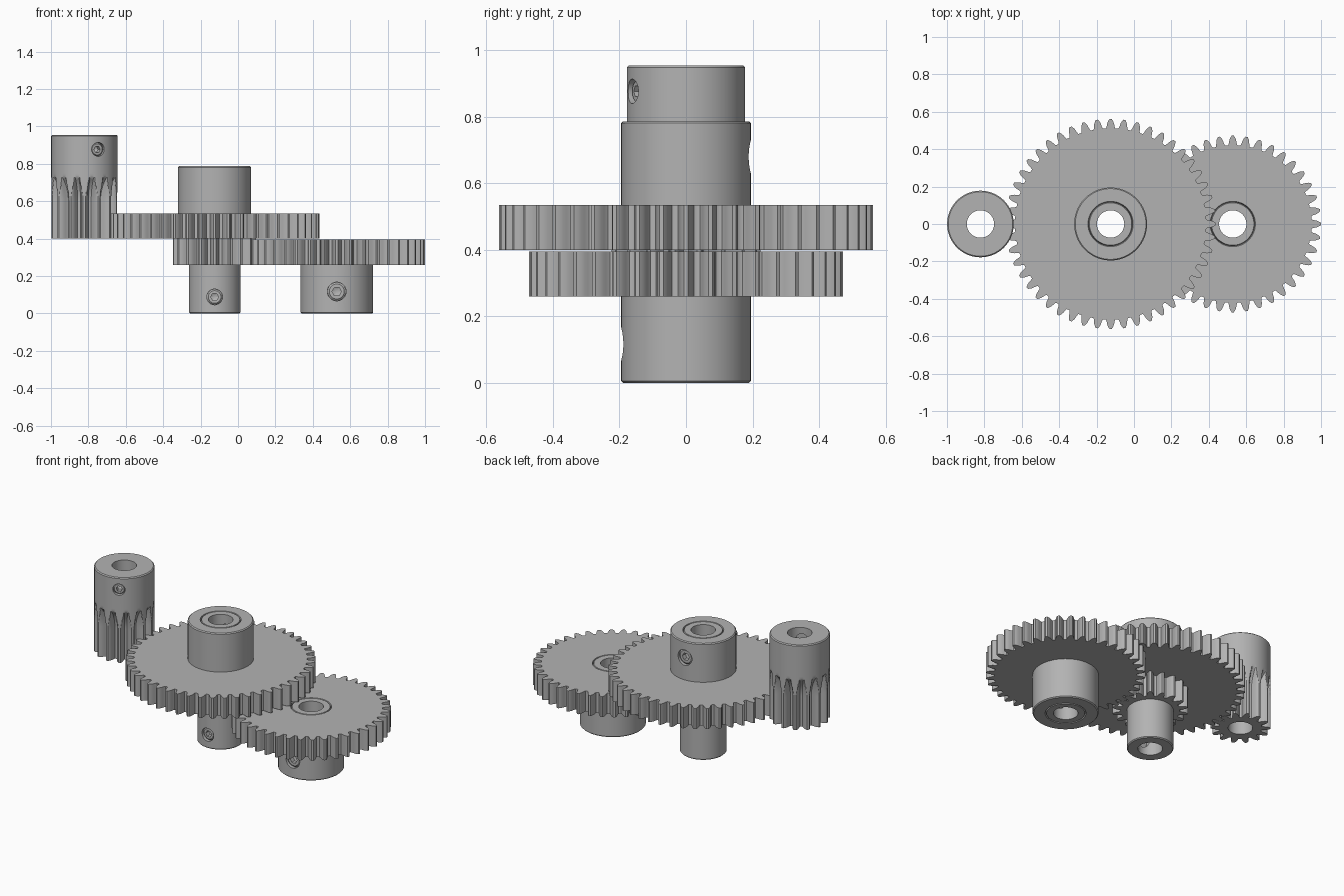
import bpy, bmesh, math
from mathutils import Vector, Matrix

cube = bpy.data.objects.get("Cube")
if cube:
    bpy.data.objects.remove(cube, do_unlink=True)

steel = bpy.data.materials.new("steel_grey")
steel.use_nodes = True
GREY = (0.45, 0.45, 0.45, 1)
steel.diffuse_color = GREY
steel.node_tree.nodes["Principled BSDF"].inputs["Base Color"].default_value = GREY

MODULE = 0.02247
BORE = 0.073
BUSH = 0.117
CHAMFER = 0.006
TAU = 2 * math.pi
X_PINION, X_MIDDLE, X_LAST = -0.821, -0.125, 0.528

# Half tooth: fraction of the pitch from the tooth centre, depth in modules
HALF_TOOTH = [(0.08, 0), (0.12, 0.2), (0.19, 0.55), (0.25, 1), (0.29, 1.5),
              (0.33, 1.95), (0.37, 2.2), (0.43, 2.25), (0.5, 2.25)]


def circle_angles(count=96):
    return [TAU * i / count for i in range(count)]


def tooth_outline(teeth, tip, phase):
    """Angles and radii around a gear; phase is in pitches."""
    whole = [(-f, d) for f, d in HALF_TOOTH[-2::-1]] + HALF_TOOTH
    angles, radii = [], []
    for t in range(teeth):
        for f, d in whole:
            angles.append(TAU * (t + f + phase) / teeth)
            radii.append(tip - d * MODULE)
    return angles, radii


def lathe(name, profile, angles, matrix):
    """Sweep a closed (radius, z) profile; a radius may be a list, one per angle."""
    bm = bmesh.new()
    rings = []
    for r, z in profile:
        radii = r if isinstance(r, list) else [r] * len(angles)
        rings.append([bm.verts.new((q * math.cos(a), q * math.sin(a), z))
                      for q, a in zip(radii, angles)])
    n = len(angles)
    for k, low in enumerate(rings):
        high = rings[(k + 1) % len(rings)]
        for i in range(n):
            j = (i + 1) % n
            bm.faces.new((low[i], low[j], high[j], high[i]))
    bmesh.ops.remove_doubles(bm, verts=bm.verts, dist=1e-6)
    bmesh.ops.recalc_face_normals(bm, faces=bm.faces)
    mesh = bpy.data.meshes.new(name)
    bm.to_mesh(mesh)
    bm.free()
    mesh.materials.append(steel)
    obj = bpy.data.objects.new(name, mesh)
    obj.matrix_world = matrix
    bpy.context.collection.objects.link(obj)
    return obj


def activate(obj):
    bpy.ops.object.select_all(action='DESELECT')
    obj.select_set(True)
    bpy.context.view_layer.objects.active = obj


def smooth(obj):
    activate(obj)
    bpy.ops.object.shade_smooth_by_angle(angle=math.radians(30))


def at_x(x):
    return Matrix.Translation((x, 0, 0))


def bush_seam(z, inward):
    """Thin groove around the pressed-in bush, listed from outside in."""
    return [(BUSH + 0.004, z), (BUSH, z + inward * 0.012), (BUSH - 0.004, z)]


def gear(name, x, teeth, z0, z1, phase=0.0):
    angles, rim = tooth_outline(teeth, MODULE * (teeth + 2) / 2, phase)
    profile = [(BORE, z0), (rim, z0), (rim, z1)] + bush_seam(z1, -1) + [(BORE, z1)]
    smooth(lathe(name, profile, angles, at_x(x)))


def hub(name, x, radius, z0, z1, seam_low=False, seam_high=False, chamfer_low=False):
    c = CHAMFER
    profile = [(BORE, z0)]
    if seam_low:
        profile += bush_seam(z0, 1)[::-1]
    profile += [(radius - c, z0), (radius, z0 + c)] if chamfer_low else [(radius, z0)]
    profile += [(radius, z1)] if chamfer_low else [(radius, z1 - c), (radius - c, z1)]
    if seam_high:
        profile += bush_seam(z1, -1)
    return lathe(name, profile + [(BORE, z1)], circle_angles(), at_x(x))


def set_screw(body, name, x, z, radius, azimuth, size):
    """Drill a radial hole in the body and seat a hex-socket screw in it."""
    a = math.radians(azimuth)
    out = Vector((math.cos(a), math.sin(a), 0))
    turn = out.to_track_quat('Z', 'Y').to_matrix().to_4x4()
    place = Matrix.Translation(Vector((x, 0, z)) + out * radius) @ turn
    depth = radius - BORE + 0.02
    angles = circle_angles(48)

    cutter = lathe("screw_hole_cutter", [(0, -depth), (size, -depth), (size, 0.05), (0, 0.05)],
                   angles, place)
    cutter.hide_render = True
    activate(body)
    cut = body.modifiers.new("screw_hole", 'BOOLEAN')
    cut.operation = 'DIFFERENCE'
    cut.solver = 'EXACT'
    cut.object = cutter
    bpy.ops.object.modifier_apply(modifier=cut.name)
    bpy.data.objects.remove(cutter, do_unlink=True)

    sector = TAU / 6
    socket = [size * 0.5 * math.cos(sector / 2) / math.cos(q % sector - sector / 2) for q in angles]
    top, fit = -0.014, size * 0.99
    back = BORE - radius + 0.01
    profile = [(0, back), (fit, back), (fit, top - 0.008), (size * 0.8, top),
               (socket, top), (socket, top - 0.03), (0, top - 0.04)]
    smooth(lathe(name, profile, angles, place))
    smooth(body)


# Input pinion: teeth run out into a plain hub along a round cutter path
TIP, Z0, Z1, RUNOUT, CUTTER = 0.178, 0.4, 0.955, 0.6, 0.19
angles, rim = tooth_outline(14, TIP, 0.5)
profile = [(BORE, Z0), (rim, Z0)]
for step in range(13):
    dz = 0.0115 * step
    lift = CUTTER - math.sqrt(CUTTER ** 2 - dz ** 2)
    profile.append(([min(TIP, r + lift) for r in rim], RUNOUT + dz))
profile += [(TIP, RUNOUT + 0.15), (TIP, Z1 - CHAMFER), (TIP - CHAMFER, Z1), (BORE, Z1)]
pinion = lathe("input_pinion", profile, angles, at_x(X_PINION))
set_screw(pinion, "input_pinion_screw", X_PINION, 0.877, TIP, -65.5, 0.037)

# Middle shaft: large driven wheel above, small driving pinion below
gear("middle_large_gear", X_MIDDLE, 48, 0.4, 0.535)
gear("middle_small_gear", X_MIDDLE, 18, 0.26, 0.4, 0.5)
upper = hub("middle_upper_hub", X_MIDDLE, 0.195, 0.535, 0.787, seam_high=True)
set_screw(upper, "middle_upper_screw", X_MIDDLE, 0.68, 0.195, 90, 0.05)
lower = hub("middle_lower_hub", X_MIDDLE, 0.138, 0, 0.26, chamfer_low=True)
set_screw(lower, "middle_lower_screw", X_MIDDLE, 0.088, 0.138, -90, 0.042)

# Output wheel with its hub underneath
gear("output_gear", X_LAST, 40, 0.26, 0.395)
output = hub("output_hub", X_LAST, 0.195, 0, 0.26, seam_low=True, chamfer_low=True)
set_screw(output, "output_screw", X_LAST, 0.117, 0.195, -90, 0.05)
